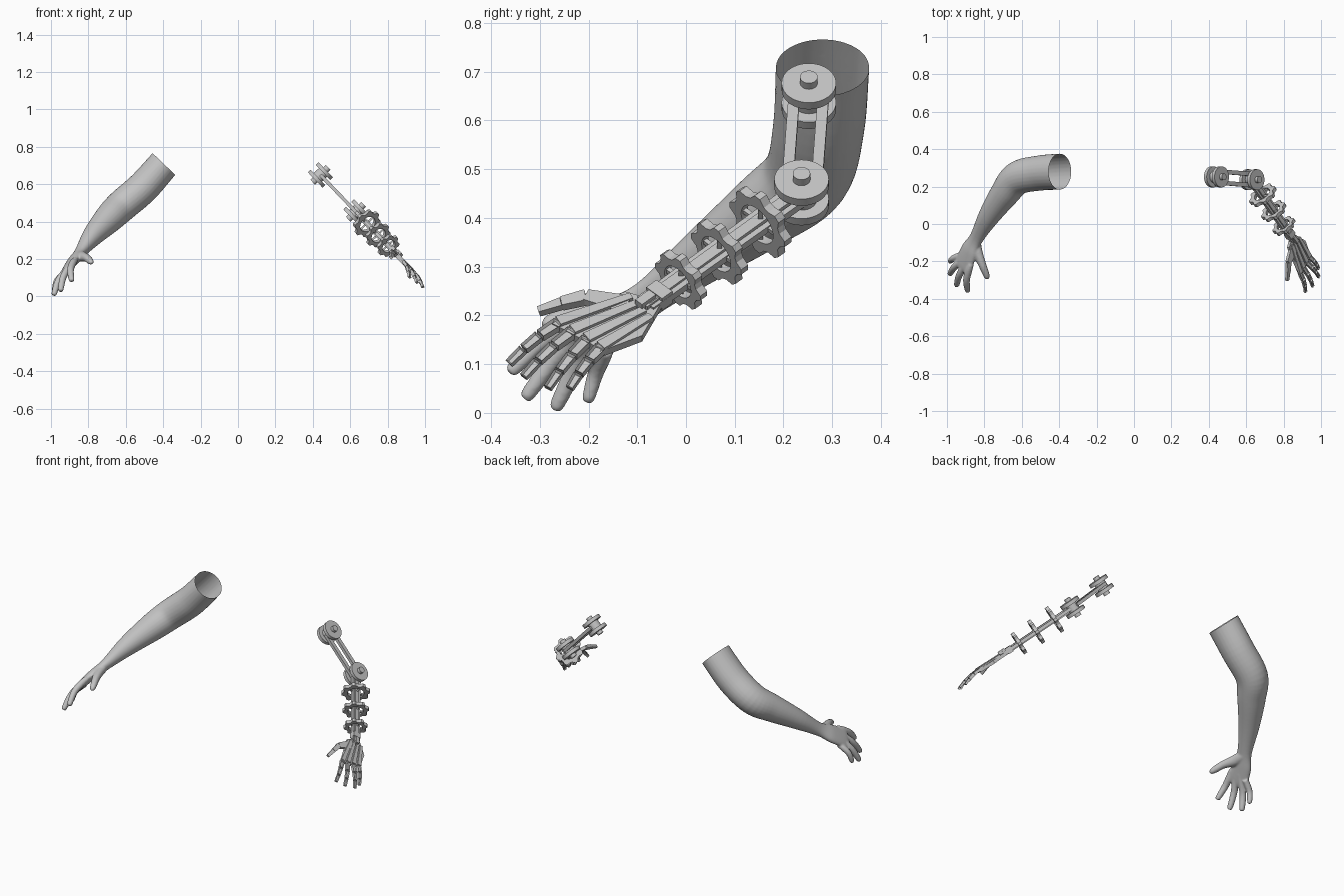
import bpy, bmesh, math
from mathutils import Vector, Matrix

if "Cube" in bpy.data.objects:
    bpy.data.objects.remove(bpy.data.objects["Cube"])

# Arm plane: local x runs down the arm, local y is depth, local z is the back of the hand
ARM = Matrix(((0.692, 0, 0.722, 0), (0, 1, 0, 0), (-0.722, 0, 0.692, 0), (0, 0, 0, 1)))
MIRROR = Matrix.Diagonal((-1, 1, 1, 1))
W = 0.768
Z = Vector((0, 0, 1))

grey = bpy.data.materials.new("plain_grey")
grey.diffuse_color = (0.55, 0.55, 0.55, 1)
grey.use_nodes = True
grey.node_tree.nodes["Principled BSDF"].inputs["Base Color"].default_value = grey.diffuse_color


def finish(name, bm, matrix=ARM, angle=30):
    bmesh.ops.transform(bm, matrix=matrix, verts=bm.verts)
    bmesh.ops.recalc_face_normals(bm, faces=bm.faces)
    me = bpy.data.meshes.new(name)
    bm.to_mesh(me)
    bm.free()
    me.materials.append(grey)
    ob = bpy.data.objects.new(name, me)
    bpy.context.collection.objects.link(ob)
    bpy.ops.object.select_all(action='DESELECT')
    ob.select_set(True)
    bpy.context.view_layer.objects.active = ob
    bpy.ops.object.shade_smooth_by_angle(angle=math.radians(angle))
    return ob


def beam(bm, p0, p1, w0, w1, thick, slot=0):
    """Tapered bar between two points, with an optional recessed slot on top."""
    p0, p1 = Vector(p0), Vector(p1)
    t = (p1 - p0).normalized()
    side = (Z.cross(t).normalized() if abs(t.z) < 0.9 else Vector((1, 0, 0)))
    up = t.cross(side)
    rows = []
    for p, w in ((p0, w0), (p1, w1)):
        rows.append([bm.verts.new(p + side * a * w / 2 + up * b * thick / 2)
                     for a, b in ((-1, -1), (1, -1), (1, 1), (-1, 1))])
    faces = [bm.faces.new(rows[0][::-1]), bm.faces.new(rows[1])]
    for i in range(4):
        j = (i + 1) % 4
        faces.append(bm.faces.new((rows[0][i], rows[0][j], rows[1][j], rows[1][i])))
    if slot:
        top = faces[4]
        bmesh.ops.recalc_face_normals(bm, faces=faces)
        bmesh.ops.inset_region(bm, faces=[top], thickness=slot, depth=0)
        bmesh.ops.translate(bm, verts=top.verts, vec=-up * 0.006)


def disc(bm, x, y, z, r, depth):
    bmesh.ops.create_cone(bm, cap_ends=True, segments=32, radius1=r, radius2=r, depth=depth,
                          matrix=Matrix.Translation((x, y, z)))


# ---------- mechanical arm ----------
SHOULDER, ELBOW, WRIST = Vector((-0.164, 0.252, W)), Vector((0.11, 0.237, W)), Vector((0.43, -0.083, W))
D = (WRIST - ELBOW).normalized()
SIDE = Z.cross(D)

# Paired pulley discs with a through pin
for name, c in (("shoulder_joint", SHOULDER), ("elbow_joint", ELBOW)):
    bm = bmesh.new()
    for s in (-1, 1):
        disc(bm, c.x, c.y, W + s * 0.029, 0.056, 0.02)
    disc(bm, c.x, c.y, W, 0.032, 0.04)
    disc(bm, c.x, c.y, W, 0.018, 0.114)
    finish(name, bm)

# Twin upper arm bars
bm = bmesh.new()
for s in (-1, 1):
    off = Vector((0, s * 0.03, 0))
    beam(bm, SHOULDER + off, ELBOW + off, 0.023, 0.023, 0.018)
finish("upper_arm_bars", bm)

# Forearm core and side rods
bm = bmesh.new()
beam(bm, ELBOW, WRIST, 0.024, 0.024, 0.03)
for s in (-1, 1):
    beam(bm, ELBOW + SIDE * s * 0.021, WRIST + SIDE * s * 0.017, 0.012, 0.012, 0.018)
finish("forearm_rods", bm)

# Toothed forearm rings
for k, (u, R) in enumerate(((0.194, 0.08), (0.278, 0.073), (0.357, 0.066))):
    c = ELBOW + D * ((u - ELBOW.x) / D.x)
    bm = bmesh.new()
    n, loops = 32, []
    for h, inner in ((-1, 0), (1, 0), (1, 1), (-1, 1)):
        loop = []
        for i in range(n):
            a = 2 * math.pi * (i - 0.5) / n
            r = 0.58 * R if inner else (R if i % 4 in (0, 1) else 0.84 * R)
            loop.append(bm.verts.new(c + (SIDE * math.cos(a) + Z * math.sin(a)) * r + D * h * 0.01))
        loops.append(loop)
    for q in range(4):
        A, B = loops[q], loops[(q + 1) % 4]
        for i in range(n):
            j = (i + 1) % n
            bm.faces.new((A[i], A[j], B[j], B[i]))
    for s in (-1, 1):
        beam(bm, c, c + SIDE * s * R * 0.62, 0.01, 0.01, 0.01)
        beam(bm, c, c + Z * s * R * 0.62, 0.01, 0.01, 0.01)
    finish("forearm_ring_%d" % (k + 1), bm, angle=15)

# Wrist blocks
bm = bmesh.new()
beam(bm, WRIST - D * 0.055, WRIST - D * 0.025, 0.046, 0.046, 0.036)
beam(bm, WRIST - D * 0.03, WRIST + D * 0.01, 0.03, 0.03, 0.028)
beam(bm, WRIST - D * 0.02 + Z * 0.014, WRIST + D * 0.02 + Z * 0.014, 0.02, 0.02, 0.02)
finish("wrist_blocks", bm)

# Palm plate
bm = bmesh.new()
outline = ((0.395, -0.125), (0.425, -0.05), (0.52, -0.09), (0.562, -0.17), (0.485, -0.275))
low = [bm.verts.new((x, y, W - 0.014)) for x, y in outline]
face = bm.faces.new(low)
ext = bmesh.ops.extrude_face_region(bm, geom=[face])
bmesh.ops.translate(bm, vec=(0, 0, 0.018),
                    verts=[g for g in ext['geom'] if isinstance(g, bmesh.types.BMVert)])
finish("palm_plate", bm)

# Back-of-hand bars and jointed fingers
tips = ((0.563, -0.365, 0.731), (0.61, -0.335, 0.74), (0.65, -0.285, 0.748), (0.648, -0.24, 0.746))
bars = bmesh.new()
for i, tip in enumerate(tips):
    f = i / 3
    knuckle = Vector((0.483, -0.262, W)).lerp(Vector((0.553, -0.175, W)), f)
    root = Vector((0.412, -0.112, W)).lerp(Vector((0.468, -0.072, W)), f)
    beam(bars, root + Z * 0.004, knuckle + Z * 0.004, 0.016, 0.025, 0.014)
    tip = Vector(tip)
    bm = bmesh.new()
    joints = [knuckle, knuckle.lerp(tip, 0.38) + Z * 0.009, knuckle.lerp(tip, 0.7) + Z * 0.008, tip]
    for s in range(3):
        a, b = joints[s], joints[s + 1]
        beam(bm, a, a.lerp(b, 0.94), 0.025 - s * 0.003, 0.022 - s * 0.003, 0.016 - s * 0.002, 0.005)
    beam(bm, knuckle, tip.lerp(knuckle, 0.25), 0.01, 0.01, 0.008)
    finish("metal_finger_%d" % (i + 1), bm)
finish("hand_bars", bars)

# Metal thumb
bm = bmesh.new()
tp = [Vector(p) for p in ((0.435, -0.12, W), (0.4, -0.205, 0.76), (0.408, -0.255, 0.75), (0.416, -0.302, 0.735))]
beam(bm, tp[0], tp[1], 0.05, 0.03, 0.018)
beam(bm, tp[1], tp[2], 0.03, 0.024, 0.018)
beam(bm, tp[2], tp[3], 0.023, 0.016, 0.015)
finish("metal_thumb", bm)


# ---------- natural arm ----------
def catmull(a, b, c, d, t):
    return [0.5 * (2 * q + (r - p) * t + (2 * p - 5 * q + 4 * r - s) * t * t + (3 * q - p - 3 * r + s) * t ** 3)
            for p, q, r, s in zip(a, b, c, d)]


def loft(bm, keys, seg=28, sub=6):
    """Closed tube through (x, y, z, half width, half thickness) keys."""
    pts, m = [], len(keys)
    for i in range(m - 1):
        q = [keys[max(0, min(m - 1, i + o))] for o in (-1, 0, 1, 2)]
        pts += [catmull(*q, t / sub) for t in range(sub)]
    pts.append(keys[-1])
    rows = []
    for i, p in enumerate(pts):
        t = (Vector(pts[min(i + 1, len(pts) - 1)][:3]) - Vector(pts[max(i - 1, 0)][:3])).normalized()
        side = Z.cross(t).normalized()
        up = t.cross(side)
        rows.append([bm.verts.new(Vector(p[:3]) + side * math.cos(2 * math.pi * k / seg) * p[3]
                                  + up * math.sin(2 * math.pi * k / seg) * p[4]) for k in range(seg)])
    for A, B in zip(rows, rows[1:]):
        for k in range(seg):
            j = (k + 1) % seg
            bm.faces.new((A[k], A[j], B[j], B[k]))
    bm.faces.new(rows[0][::-1])
    bm.faces.new(rows[-1])


bm = bmesh.new()
# Upper arm, elbow, forearm, wrist and palm
loft(bm, ((-0.275, 0.282, 0.777, 0.095, 0.084), (-0.235, 0.28, 0.776, 0.096, 0.084),
          (-0.07, 0.272, 0.770, 0.094, 0.087), (0.08, 0.246, 0.784, 0.090, 0.086),
          (0.178, 0.163, 0.787, 0.078, 0.078), (0.303, 0.04, 0.785, 0.058, 0.056),
          (0.412, -0.075, 0.772, 0.042, 0.031), (0.472, -0.145, 0.768, 0.058, 0.027),
          (0.525, -0.22, 0.76, 0.063, 0.02), (0.54, -0.243, 0.757, 0.052, 0.012)))
# Fingers and thumb
ftips = ((0.551, -0.355, 0.704), (0.629, -0.325, 0.71), (0.669, -0.265, 0.72), (0.658, -0.2, 0.73))
for i, tip in enumerate(ftips):
    k = Vector((0.485, -0.25, 0.76)).lerp(Vector((0.572, -0.172, 0.757)), i / 3)
    tip = Vector(tip)
    root = k - (tip - k) * 0.35 + Z * -0.015
    mid = k.lerp(tip, 0.5) + Z * 0.012
    end = tip + (tip - mid).normalized() * 0.01
    r = 0.0185 if i < 3 else 0.0165
    loft(bm, [(*p, s * r, s * r) for p, s in ((root, 0.9), (k, 1.05), (mid, 1), (tip, 0.8), (end, 0.3))], 16)
loft(bm, ((0.425, -0.085, 0.765, 0.028, 0.024), (0.425, -0.15, 0.752, 0.030, 0.025),
          (0.412, -0.215, 0.73, 0.022, 0.021), (0.41, -0.262, 0.706, 0.019, 0.018),
          (0.411, -0.285, 0.693, 0.014, 0.014), (0.412, -0.294, 0.687, 0.005, 0.005)), 16)
arm = finish("natural_arm", bm, MIRROR @ ARM)

# Fuse into one skin, then cut the shoulder open
mod = arm.modifiers.new("fuse", 'REMESH')
mod.mode, mod.voxel_size, mod.use_smooth_shade = 'VOXEL', 0.005, True
mod = arm.modifiers.new("soften", 'SMOOTH')
mod.factor, mod.iterations = 0.5, 5
skin = bpy.data.meshes.new_from_object(arm.evaluated_get(bpy.context.evaluated_depsgraph_get()))
arm.modifiers.clear()
arm.data = skin
bm = bmesh.new()
bm.from_mesh(skin)
axis = Vector((-0.692, 0, -0.722))
bmesh.ops.bisect_plane(bm, geom=bm.verts[:] + bm.edges[:] + bm.faces[:], plane_co=axis * -0.237
                       + Vector((-0.722, 0, 0.692)) * W, plane_no=axis, clear_inner=True)
for f in bm.faces:
    f.smooth = True
bm.to_mesh(skin)
bm.free()
if not skin.materials:
    skin.materials.append(grey)
